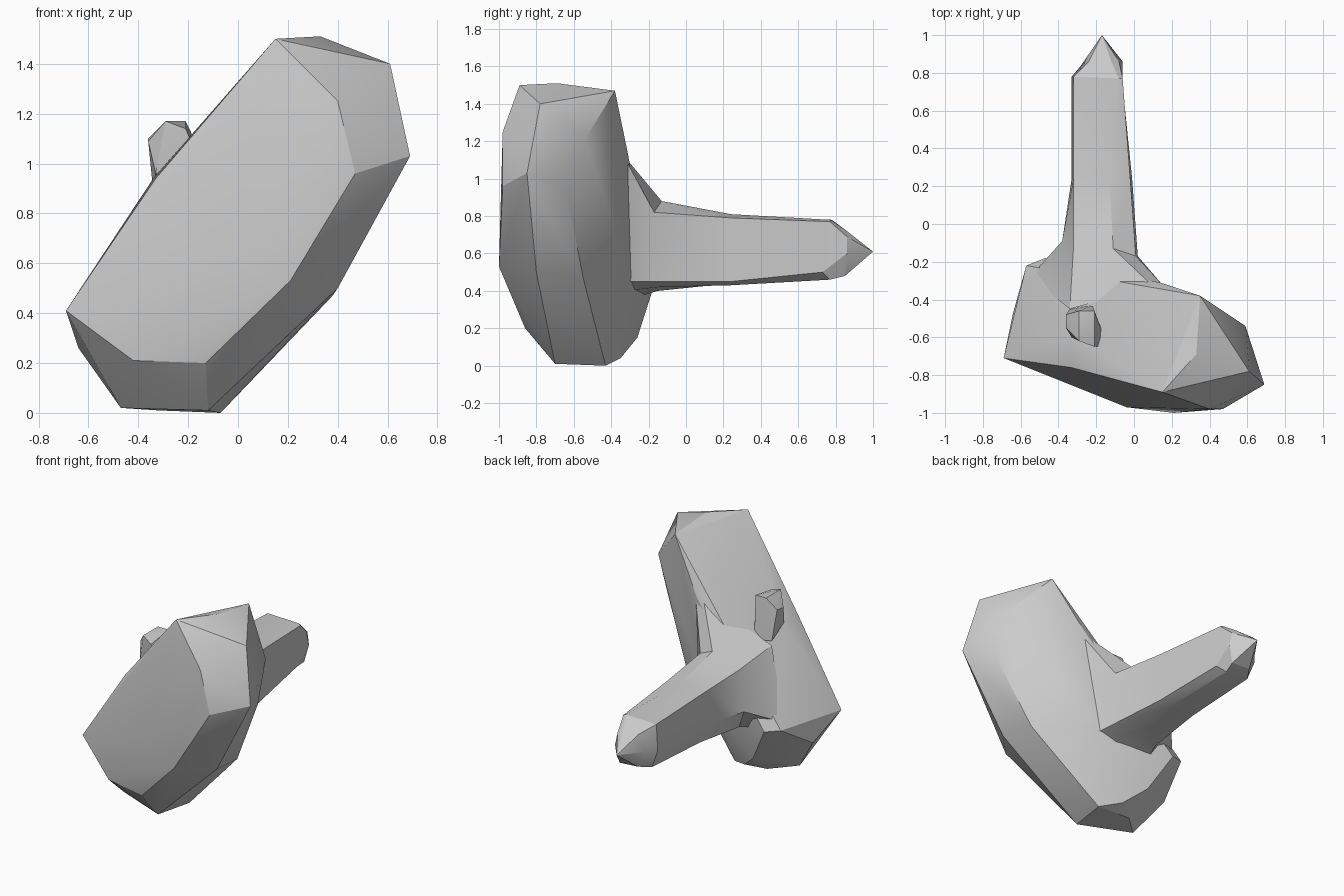
import bpy, bmesh, math
from mathutils import Vector

default_cube = bpy.data.objects.get("Cube")
if default_cube:
    bpy.data.objects.remove(default_cube, do_unlink=True)

# One plain grey for the whole model
grey = bpy.data.materials.new("plain_grey")
grey.use_nodes = True
COLOUR = (0.6, 0.6, 0.6, 1)
grey.diffuse_color = COLOUR
grey.node_tree.nodes["Principled BSDF"].inputs["Base Color"].default_value = COLOUR


def finish(name, bm):
    """Turn a bmesh into a grey object, smooth except at hard edges."""
    bmesh.ops.recalc_face_normals(bm, faces=bm.faces)
    mesh = bpy.data.meshes.new(name)
    bm.to_mesh(mesh)
    bm.free()
    mesh.materials.append(grey)
    obj = bpy.data.objects.new(name, mesh)
    bpy.context.collection.objects.link(obj)
    bpy.ops.object.select_all(action="DESELECT")
    obj.select_set(True)
    bpy.context.view_layer.objects.active = obj
    bpy.ops.object.shade_smooth_by_angle(angle=math.radians(24))
    return obj


def hull(name, points):
    """Convex faceted body around points given in hundredths."""
    bm = bmesh.new()
    for point in points:
        bm.verts.new(Vector(point) / 100)
    result = bmesh.ops.convex_hull(bm, input=bm.verts)
    loose = {v for v in result["geom_interior"] + result["geom_unused"]
             if isinstance(v, bmesh.types.BMVert) and v.is_valid}
    bmesh.ops.delete(bm, geom=list(loose), context="VERTS")
    bmesh.ops.dissolve_limit(bm, angle_limit=math.radians(3),
                             verts=bm.verts, edges=bm.edges)
    return finish(name, bm)


def loft(name, sections, tip):
    """Skin through matching cross-sections, closed by a point at the end."""
    bm = bmesh.new()
    rings = [[bm.verts.new(Vector(p) / 100) for p in ring] for ring in sections]
    count = len(rings[0])
    for near, far in zip(rings, rings[1:]):
        for i in range(count):
            j = (i + 1) % count
            bm.faces.new((near[i], near[j], far[j], far[i]))
    bm.faces.new(rings[0])
    apex = bm.verts.new(Vector(tip) / 100)
    for i in range(count):
        bm.faces.new((rings[-1][i], rings[-1][(i + 1) % count], apex))
    return finish(name, bm)


# Slanted faceted head
front_corners = [(-69, -71, 41), (15, -89, 150), (40, -98, 125), (47, -98, 96),
                 (21, -100, 53), (-4, -97, 62), (-13, -86, 20), (-42, -81, 21)]
side_corners = [(33, -69, 151), (61, -78, 140), (69, -85, 103), (60, -64, 94),
                (59, -54, 121), (40, -80, 50), (38, -55, 47)]
bottom_corners = [(-12, -70, 1), (-7, -43, 0), (-47, -57, 2), (-32, -43, 1),
                  (-20, -35, 4), (-33, -26, 15), (-64, -47, 26)]
back_corners = [(35, -38, 147), (14, -31, 113), (-57, -22, 42),
                (-47, -18, 40), (2, -29, 45), (-34, -59, 94), (-33, -76, 94)]
hull("head", front_corners + side_corners + bottom_corners + back_corners)

# Seven-sided handle with a ridge and shoulder, flared where it joins the head
loft("handle", [
    [(-34, -45, 86), (10, -33, 112), (14, -31, 108), (3, -31, 45),
     (-8, -32, 40), (-35, -32, 35), (-55, -28, 45)],
    [(-32, -12, 81), (-11, -13, 88), (1, -17, 82), (2, -17, 45),
     (-9, -15, 42), (-30, -15, 40), (-38, -9, 55)],
    [(-32, 24, 80), (-13, 24, 81), (-2, 24, 79), (-1, 24, 45),
     (-9, 24, 43), (-28, 24, 44), (-33, 24, 58)],
    [(-32, 78, 78), (-8, 77, 78), (-6, 77, 77), (-6, 73, 50),
     (-11, 77, 46), (-28, 77, 47), (-33, 78, 60)],
    [(-24, 86, 72), (-12, 86, 72), (-8, 86, 69), (-6, 86, 60),
     (-9, 85, 48), (-23, 85, 49), (-28, 84, 60)],
], tip=(-17, 100, 61))

# Small knob leaning along the sloping flank
hull("knob", [(-36, -48, 110), (-36, -55, 109), (-29, -46, 117), (-29, -62, 117),
              (-21, -46, 117), (-19, -58, 113), (-21, -65, 114),
              (-34, -45, 89), (-33, -60, 96), (-22, -43, 88), (-14, -64, 97)])
